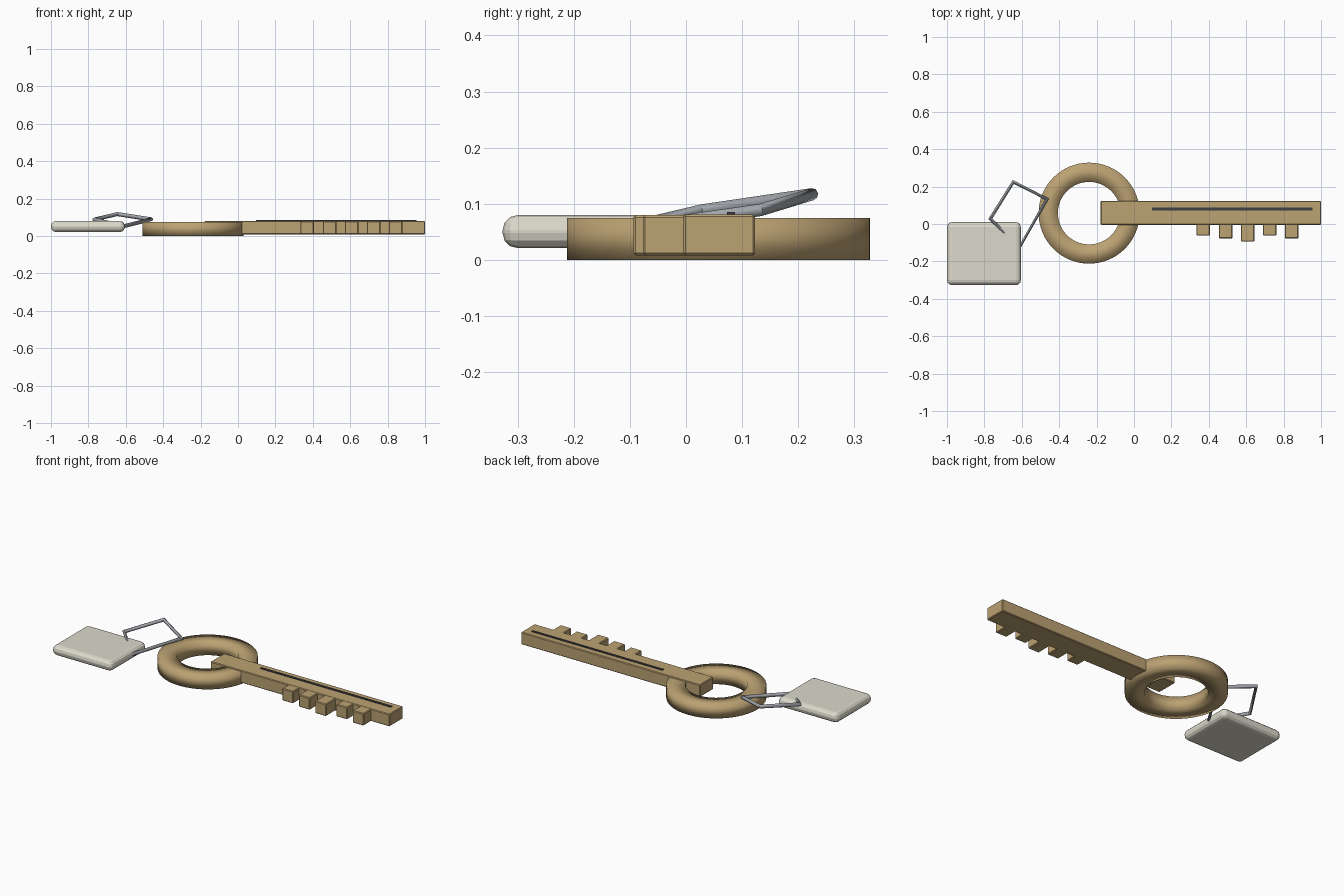
import bpy, bmesh, math

if "Cube" in bpy.data.objects:
    bpy.data.objects.remove(bpy.data.objects["Cube"])


def material(name, color):
    m = bpy.data.materials.new(name)
    m.diffuse_color = color
    m.use_nodes = True
    m.node_tree.nodes["Principled BSDF"].inputs["Base Color"].default_value = m.diffuse_color
    return m


BRASS = material("brass", (0.50, 0.36, 0.17, 1))
STEEL = material("steel", (0.36, 0.38, 0.41, 1))
DARK = material("dark", (0.05, 0.05, 0.06, 1))
CREAM = material("cream", (0.72, 0.70, 0.60, 1))


def finish(name, bm, mat):
    bmesh.ops.recalc_face_normals(bm, faces=bm.faces)
    me = bpy.data.meshes.new(name)
    bm.to_mesh(me)
    bm.free()
    me.materials.append(mat)
    ob = bpy.data.objects.new(name, me)
    bpy.context.collection.objects.link(ob)
    return ob


def box(name, lo, hi, mat, bevel=0, segments=1):
    bm = bmesh.new()
    bmesh.ops.create_cube(bm, size=1)
    for v in bm.verts:
        v.co = [(a + b) / 2 + c * (b - a) for a, b, c in zip(lo, hi, v.co)]
    ob = finish(name, bm, mat)
    if bevel:
        b = ob.modifiers.new("bevel", 'BEVEL')
        b.width, b.segments = bevel, segments
    return ob


# Bow: square-section ring, smooth shaded all over
bm = bmesh.new()
N = 64
section = [(0.27, 0.0), (0.27, 0.075), (0.167, 0.075), (0.167, 0.0)]
loops = []
for i in range(N):
    a = math.tau * i / N
    loops.append([bm.verts.new((-0.24 + r * math.cos(a), 0.058 + r * math.sin(a), z))
                  for r, z in section])
for i in range(N):
    p, q = loops[i], loops[(i + 1) % N]
    for k in range(4):
        n = (k + 1) % 4
        bm.faces.new((p[k], q[k], q[n], p[n])).smooth = True
finish("key_ring_bow", bm, BRASS)

# Shaft with its dark groove line
box("key_shaft", (-0.178, -0.005, 0.008), (1.0, 0.123, 0.081), BRASS, 0.004)
box("shaft_groove", (0.095, 0.073, 0.07), (0.955, 0.087, 0.085), DARK)

# Teeth
teeth = [(0.37, -0.062), (0.49, -0.077), (0.608, -0.094), (0.725, -0.062), (0.843, -0.077)]
for i, (x, y) in enumerate(teeth):
    box(f"key_tooth_{i + 1}", (x - 0.036, y, 0.008), (x + 0.036, 0.02, 0.08), BRASS, 0.004)

# Tag with rounded rim
box("tag", (-1.0, -0.327, 0.021), (-0.605, 0.01, 0.08), CREAM, 0.027, 3)

# Wire link, tilted, one corner buried in the tag
path = [(-0.645, 0.225, 0.117), (-0.465, 0.133, 0.089),
        (-0.612, -0.125, 0.052), (-0.768, 0.028, 0.088)]
cu = bpy.data.curves.new("wire_link", 'CURVE')
cu.dimensions = '3D'
cu.bevel_depth = 0.011
cu.bevel_resolution = 2
sp = cu.splines.new('POLY')
sp.points.add(len(path) - 1)
for pt, co in zip(sp.points, path):
    pt.co = (*co, 1)
sp.use_cyclic_u = True
cu.materials.append(STEEL)
wire = bpy.data.objects.new("wire_link", cu)
bpy.context.collection.objects.link(wire)
bpy.context.view_layer.objects.active = wire
wire.select_set(True)
bpy.ops.object.convert(target='MESH')
bpy.ops.object.shade_smooth_by_angle(angle=math.radians(50))
